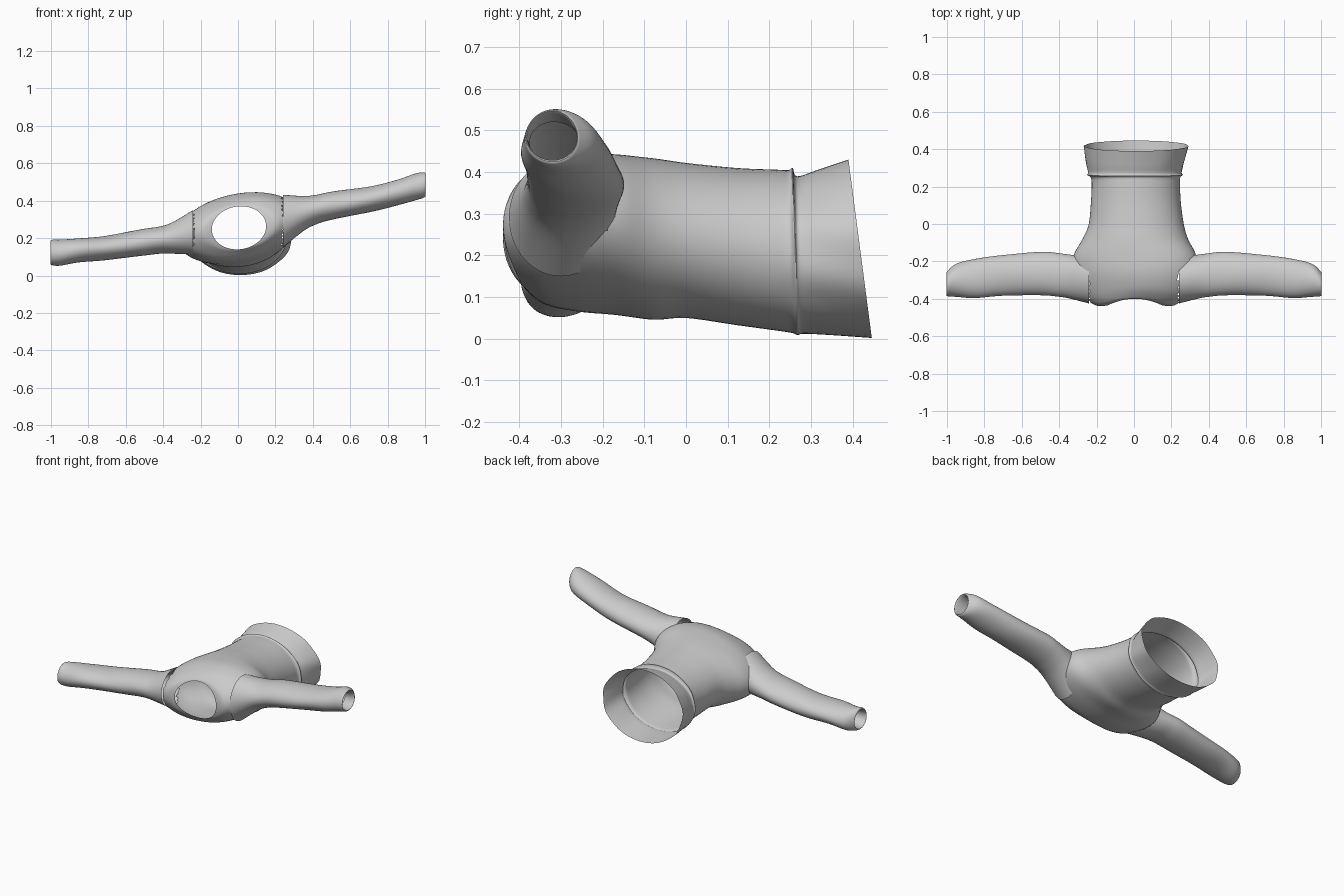
import bpy, bmesh, math
from mathutils import Vector

if "Cube" in bpy.data.objects:
    bpy.data.objects.remove(bpy.data.objects["Cube"])

N = 64      # points around each ring
STEPS = 5   # rings per section gap


def spline(sections):
    """Catmull-Rom interpolation of section parameter rows."""
    rows = []
    for i in range(len(sections) - 1):
        a, b, c, d = (sections[min(max(i + k, 0), len(sections) - 1)] for k in (-1, 0, 1, 2))
        for s in range(STEPS):
            t = s / STEPS
            rows.append([0.5 * (2*q + (r-p)*t + (2*p-5*q+4*r-u)*t*t + (3*q-p-3*r+u)*t**3)
                         for p, q, r, u in zip(a, b, c, d)])
    rows.append(list(sections[-1]))
    return rows


def torso_point(row, a):
    y, cx, cz, rx, rz, shear, bow, slope = row
    c, s = math.cos(a), math.sin(a)
    fold = 1 + 0.012 * max(0, min(1, (y - 0.22) * 12)) * math.sin(9*a + 14*y)
    return Vector((cx + rx*c*fold, y - bow*c*c - slope*s, cz + rz*s + shear*rx*c))


def sleeve_point(row, a, side):
    x, y0, y1, z0, z1 = row
    c, s = math.cos(a), math.sin(a)
    wrinkle = 1 + 0.012 * math.sin(3*a + 16*x) * min(1, max(0, (x - 0.3) * 4))
    return Vector((side*x, (y0+y1)/2 + (y1-y0)/2*c*wrinkle, (z0+z1)/2 + (z1-z0)/2*s*wrinkle))


def in_torso(p, k):
    if p.y < -0.42:
        return False
    r = min(torso_rows, key=lambda q: abs(q[0] - p.y))
    u = (p.x - r[1]) / r[3]
    v = (p.z - r[2] - r[5]*(p.x - r[1])) / r[4]
    return u*u + v*v < k


def in_sleeve(p, k):
    x = abs(p.x)
    if x < 0.24:
        return False
    rows = sleeve_rows[1 if p.x > 0 else -1]
    _, y0, y1, z0, z1 = min(rows, key=lambda q: abs(q[0] - x))
    u = (p.y - (y0+y1)/2) / ((y1-y0)/2)
    v = (p.z - (z0+z1)/2) / ((z1-z0)/2)
    return u*u + v*v < k


def loft(name, rows, point, hidden):
    """Open tube through the rings, minus the faces hidden inside another part."""
    bm = bmesh.new()
    rings = [[bm.verts.new(point(r, math.tau*j/N)) for j in range(N)] for r in rows]
    for ra, rb in zip(rings, rings[1:]):
        for j in range(N):
            k = (j + 1) % N
            bm.faces.new((ra[j], ra[k], rb[k], rb[j]))
    bmesh.ops.recalc_face_normals(bm, faces=bm.faces)
    out = [f for f in bm.faces if hidden(f.calc_center_median())]
    bmesh.ops.delete(bm, geom=out, context='FACES')
    me = bpy.data.meshes.new(name)
    bm.to_mesh(me)
    bm.free()
    ob = bpy.data.objects.new(name, me)
    bpy.context.collection.objects.link(ob)
    bpy.ops.object.select_all(action='DESELECT')
    ob.select_set(True)
    bpy.context.view_layer.objects.active = ob
    bpy.ops.object.shade_smooth_by_angle(angle=math.radians(40))


# Torso rings, neck to hem: y, centre x, bottom z, top z, half width, shear, bow, slope
torso_rows = spline([(y, cx, (a+b)/2, rx, (b-a)/2, sh, bow, sl)
                     for y, cx, a, b, rx, sh, bow, sl in [
    (-.400, .005, .140, .370, .145, .06, .035, 0),
    (-.388, .005, .128, .385, .210, .10, .047, 0),
    (-.340, .005, .090, .415, .285, .15, .035, 0),
    (-.260, .005, .072, .437, .330, .15, .005, 0),
    (-.170, .005, .062, .438, .328, .13, 0, 0),
    (-.080, .007, .047, .432, .282, .08, 0, 0),
    (.000, .012, .050, .422, .254, .04, 0, 0),
    (.120, .010, .033, .410, .240, .02, 0, 0),
    (.215, .010, .020, .406, .236, 0, 0, 0),
    (.250, .008, .014, .405, .240, 0, 0, .004),
    (.262, .006, .009, .410, .256, 0, 0, .006),
    (.275, .006, .012, .390, .250, 0, 0, .008),
    (.330, .008, .009, .405, .262, 0, 0, .015),
    (.418, .012, .002, .430, .279, 0, 0, .028)]])

# Sleeve rings, shoulder to cuff with a turned-in lip:
# x, front y, back y, then bottom/top z for the right and the left sleeve
sleeve = [
    (.24, -.425, -.175, .150, .432, .112, .350),
    (.35, -.397, -.163, .238, .425, .117, .285),
    (.42, -.387, -.154, .275, .432, .117, .262),
    (.50, -.382, -.150, .298, .448, .107, .250),
    (.70, -.382, -.165, .338, .475, .083, .213),
    (.85, -.397, -.188, .375, .512, .071, .199),
    (.95, -.390, -.213, .402, .545, .052, .191),
    (.995, -.386, -.250, .416, .550, .055, .190),
    (.995, -.380, -.262, .428, .541, .067, .178),
    (.93, -.376, -.255, .425, .520, .075, .170)]
sleeve_rows = {1: spline([s[:5] for s in sleeve]),
               -1: spline([s[:3] + s[5:] for s in sleeve])}

loft("torso", torso_rows, torso_point, lambda p: in_sleeve(p, .85))
for side, name in ((1, "right_sleeve"), (-1, "left_sleeve")):
    loft(name, sleeve_rows[side], lambda r, a: sleeve_point(r, a, side),
         lambda p: in_torso(p, .85))
